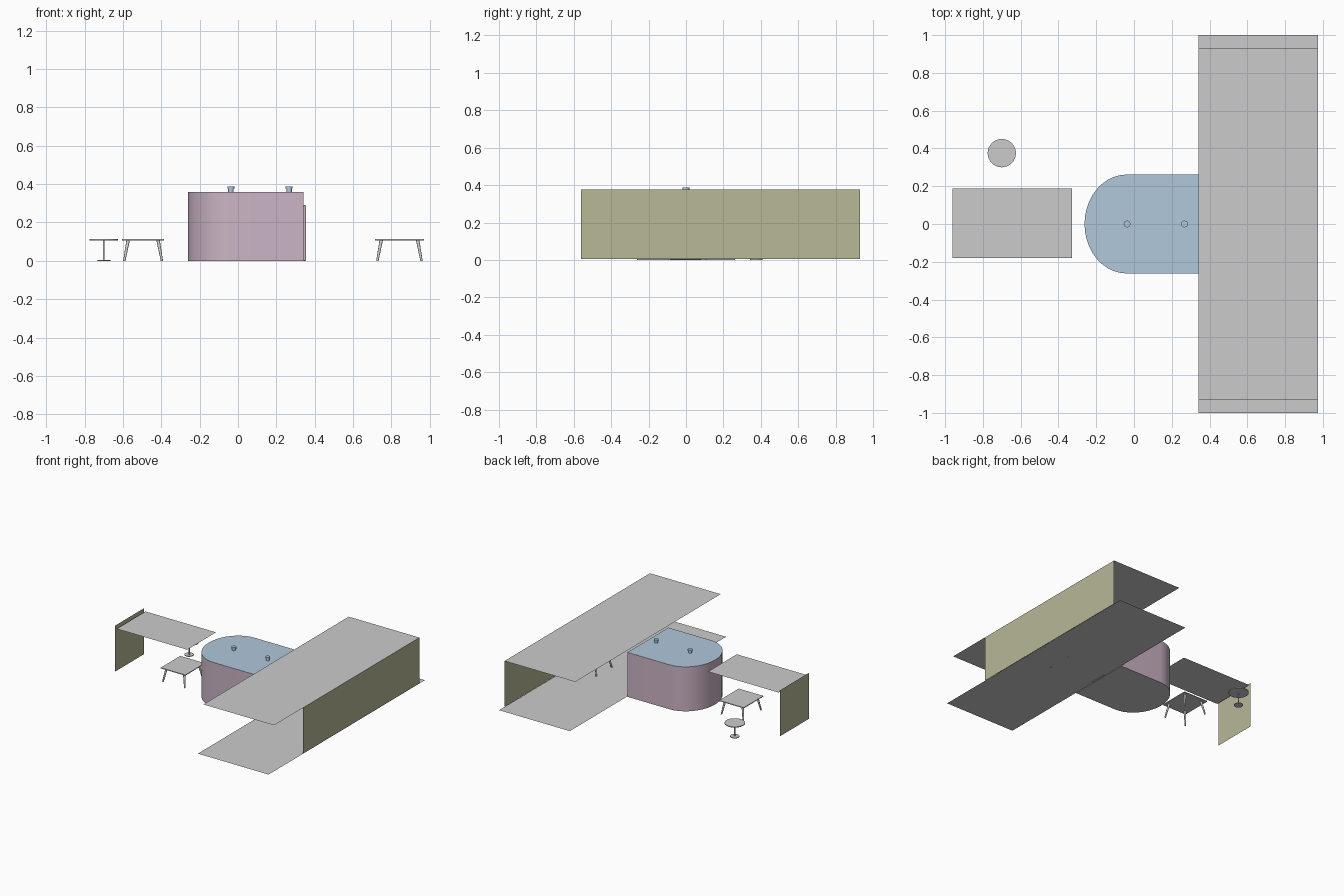
import bpy, bmesh, math
from mathutils import Vector

if "Cube" in bpy.data.objects:
    bpy.data.objects.remove(bpy.data.objects["Cube"])


def material(name, rgb):
    m = bpy.data.materials.new(name)
    m.diffuse_color = (*rgb, 1)
    m.use_nodes = True
    m.node_tree.nodes["Principled BSDF"].inputs["Base Color"].default_value = m.diffuse_color
    return m


PINK = material("pink_wall", (0.60, 0.46, 0.56))
BLUE = material("blue_roof", (0.44, 0.58, 0.72))
OLIVE = material("olive_wall", (0.48, 0.48, 0.31))


def add(name, verts, faces, mat=None, smooth=False):
    me = bpy.data.meshes.new(name)
    me.from_pydata(verts, [], faces)
    ob = bpy.data.objects.new(name, me)
    bpy.context.collection.objects.link(ob)
    if mat:
        me.materials.append(mat)
    if smooth:
        bpy.context.view_layer.objects.active = ob
        ob.select_set(True)
        bpy.ops.object.shade_smooth_by_angle(angle=math.radians(35))
        ob.select_set(False)
    return ob


def slab(name, x0, x1, y0, y1, z, mat=None):
    return add(name, [(x0, y0, z), (x1, y0, z), (x1, y1, z), (x0, y1, z)], [(0, 1, 2, 3)], mat)


def side_wall(name, x, y0, y1, z0, z1, mat):
    return add(name, [(x, y0, z0), (x, y1, z0), (x, y1, z1), (x, y0, z1)], [(0, 1, 2, 3)], mat)


def box(name, x0, x1, y0, y1, z0, z1, mat=None, bevel=0):
    v = [(x, y, z) for z in (z0, z1) for x, y in ((x0, y0), (x1, y0), (x1, y1), (x0, y1))]
    f = [(3, 2, 1, 0), (4, 5, 6, 7)] + [(i, (i + 1) % 4, (i + 1) % 4 + 4, i + 4) for i in range(4)]
    ob = add(name, v, f, mat)
    if bevel:
        b = ob.modifiers.new("bevel", "BEVEL")
        b.width, b.segments = bevel, 2
    return ob


def rod(name, a, b, ra, rb, n=12, mat=None):
    # horizontal rings at both ends, so splayed legs sit flat
    v = []
    for c, r in ((a, ra), (b, rb)):
        v += [(c[0] + r * math.cos(2 * math.pi * i / n), c[1] + r * math.sin(2 * math.pi * i / n), c[2])
              for i in range(n)]
    f = [tuple(range(n))[::-1], tuple(range(n, 2 * n))]
    f += [(i, (i + 1) % n, (i + 1) % n + n, i + n) for i in range(n)]
    return add(name, v, f, mat, smooth=True)


# large room: floor, ceiling and outer wall
slab("room_floor", 0.341, 0.974, -1, 1, 0.004)
slab("room_ceiling", 0.341, 0.974, -0.93, 0.93, 0.376)
side_wall("room_wall", 0.974, -0.561, 0.93, 0.005, 0.376, OLIVE)

# small canopy with its end wall
slab("canopy_roof", -0.96, -0.328, -0.181, 0.187, 0.354)
side_wall("canopy_wall", -0.974, -0.181, 0.187, 0.004, 0.376, OLIVE)

# round-ended hall: outline shared by floor, wall and roof
CX, RX, RY, END, TOP, N = -0.037, 0.225, 0.262, 0.341, 0.36, 20
outline = [(END, RY)]
for i in range(N + 1):
    a = math.pi / 2 + math.pi * i / N
    outline.append((CX + RX * math.cos(a), RY * math.sin(a)))
outline.append((END, -RY))
count = len(outline)
low = [(x, y, 0) for x, y in outline]
high = [(x, y, TOP) for x, y in outline]
add("hall_floor", low, [tuple(range(count))])
add("hall_roof", high, [tuple(range(count))], BLUE)
add("hall_wall", low + high,
    [(i, (i + 1) % count, (i + 1) % count + count, i + count) for i in range(count)], PINK, smooth=True)
box("hall_door", END, 0.355, -0.08, 0.08, 0, 0.29, PINK, bevel=0.005)

# roof vents
for i, x in enumerate((-0.037, 0.267)):
    rod(f"vent_pipe_{i}", (x, 0, TOP), (x, 0, 0.378), 0.014, 0.014, 16, BLUE)
    rod(f"vent_cap_{i}", (x, 0, 0.376), (x, 0, 0.388), 0.018, 0.018, 16, BLUE)


# low tables with tapered, splayed legs
def table(name, cx, cy, hx, hy):
    box(name + "_top", cx - hx, cx + hx, cy - hy, cy + hy, 0.107, 0.113)
    for i, (sx, sy) in enumerate(((-1, -1), (1, -1), (1, 1), (-1, 1))):
        foot = (cx + sx * (hx - 0.012), cy + sy * (hy - 0.012), 0)
        head = (cx + sx * (hx - 0.032), cy + sy * (hy - 0.032), 0.108)
        rod(f"{name}_leg_{i}", foot, head, 0.006, 0.009)


table("canopy_table", -0.495, 0, 0.11, 0.125)
table("room_table", 0.842, 0.01, 0.127, 0.11)

# round pedestal table
C = (-0.7, 0.375)
rod("round_table_top", (*C, 0.107), (*C, 0.113), 0.075, 0.075, 32)
rod("round_table_stem", (*C, 0.003), (*C, 0.108), 0.005, 0.005, 12)
rod("round_table_base", (*C, 0), (*C, 0.005), 0.034, 0.034, 32)
